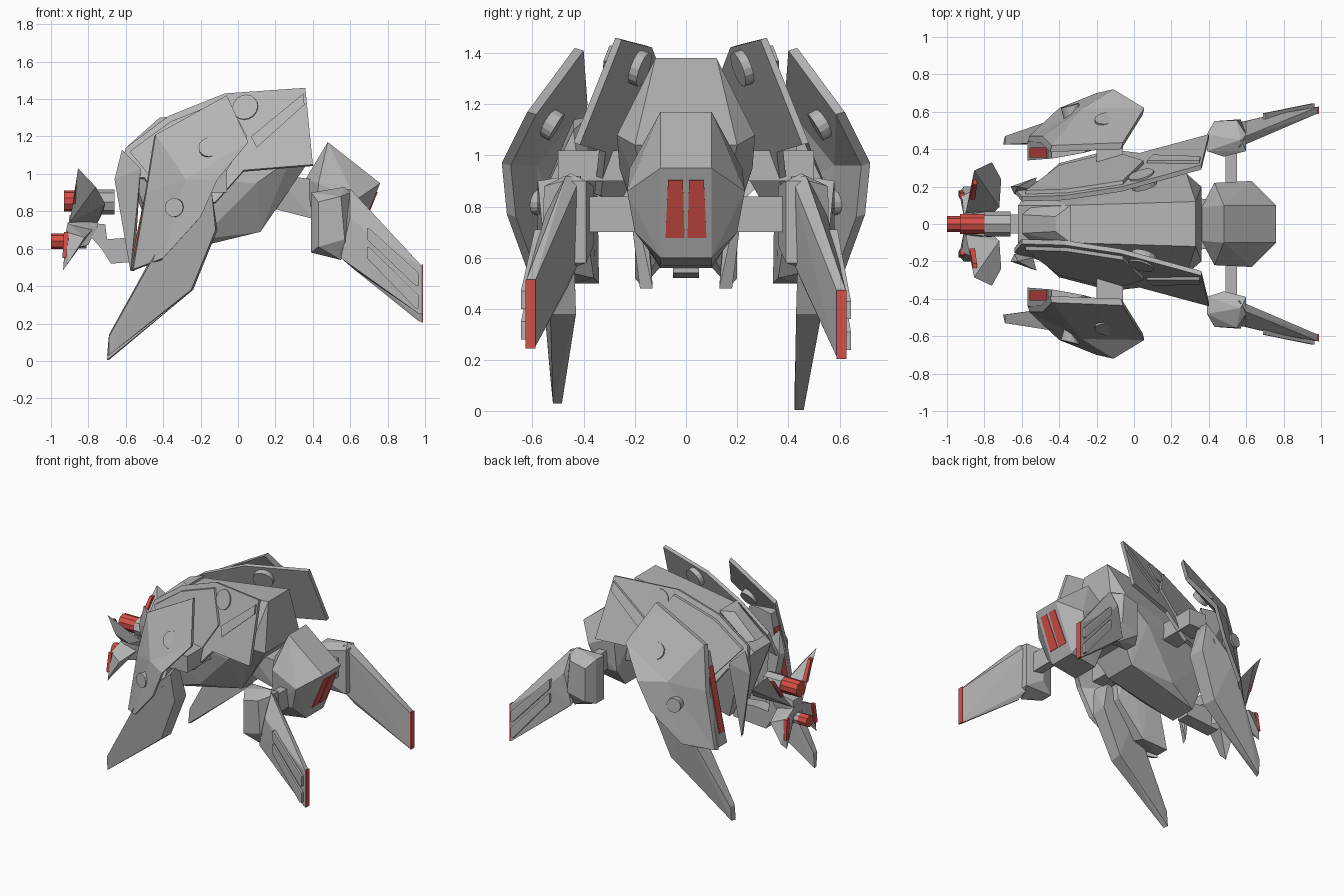
import bpy, bmesh, math
from mathutils import Vector, Matrix

if "Cube" in bpy.data.objects:
    bpy.data.objects.remove(bpy.data.objects["Cube"])


def material(name, rgb):
    m = bpy.data.materials.new(name)
    m.diffuse_color = (*rgb, 1)
    m.use_nodes = True
    m.node_tree.nodes["Principled BSDF"].inputs["Base Color"].default_value = m.diffuse_color
    return m


GREY = material("hull grey", (0.46, 0.46, 0.46))
RED = material("signal red", (0.68, 0.08, 0.065))


def finish(name, bm, mat):
    bmesh.ops.recalc_face_normals(bm, faces=bm.faces)
    me = bpy.data.meshes.new(name)
    bm.to_mesh(me)
    bm.free()
    me.materials.append(mat)
    ob = bpy.data.objects.new(name, me)
    bpy.context.collection.objects.link(ob)
    return ob


def hull(name, pts, s=1, mat=GREY):
    """Convex faceted block around the points; s flips it to the other side."""
    bm = bmesh.new()
    for x, y, z in pts:
        bm.verts.new((x, y * s, z))
    res = bmesh.ops.convex_hull(bm, input=bm.verts[:])
    junk = {v for v in res["geom_interior"] if isinstance(v, bmesh.types.BMVert)}
    if junk:
        bmesh.ops.delete(bm, geom=list(junk), context='VERTS')
    bmesh.ops.dissolve_limit(bm, angle_limit=math.radians(2),
                             verts=bm.verts[:], edges=bm.edges[:])
    return finish(name, bm, mat)


def both(pts):
    return [(x, k * y, z) for x, y, z in pts for k in (1, -1)]


def plate(name, outline, offset, s=1, centre=None, mat=GREY):
    """Armour plate from an outline, optionally peaked at a centre point."""
    bm = bmesh.new()
    flip = lambda p: Vector((p[0], p[1] * s, p[2]))
    off = flip(offset)
    a = [bm.verts.new(flip(p)) for p in outline]
    b = [bm.verts.new(v.co + off) for v in a]
    n = len(a)
    if centre:
        ca = bm.verts.new(flip(centre))
        cb = bm.verts.new(ca.co + off)
    else:
        bm.faces.new(a)
        bm.faces.new(b)
    for i in range(n):
        j = (i + 1) % n
        bm.faces.new((a[i], a[j], b[j], b[i]))
        if centre:
            bm.faces.new((a[i], a[j], ca))
            bm.faces.new((b[i], b[j], cb))
    return finish(name, bm, mat)


def cylinder(name, c, axis, r, depth, s=1, mat=GREY, n=16):
    bm = bmesh.new()
    q = Vector((axis[0], axis[1] * s, axis[2])).to_track_quat('Z', 'Y')
    bmesh.ops.create_cone(bm, cap_ends=True, segments=n, radius1=r, radius2=r, depth=depth,
                          matrix=Matrix.Translation((c[0], c[1] * s, c[2])) @ q.to_matrix().to_4x4())
    return finish(name, bm, mat)


def boss(name, c, axis, r, s):
    """Round pin, nearly flush outside and standing proud on the inner face."""
    a = Vector(axis).normalized()
    return cylinder(name, Vector(c) - a * .026, a, r, .07, s)


def box_pts(x0, x1, y0, y1, z0, z1):
    return [(x, y, z) for x in (x0, x1) for y in (y0, y1) for z in (z0, z1)]


# Central body, waist and abdomen
hull("body", both([(-.62, .1, 1.08), (-.56, .17, 1.0), (-.47, .1, .84), (-.42, .1, .56), (-.35, .1, 1.29),
                   (-.3, .2, .95), (.33, .12, 1.38), (.28, .27, 1.08), (.36, .2, 1.04), (.1, .26, .95),
                   (.12, .12, .69), (-.2, .16, .65)]))
hull("body_crest", both([(-.6, .05, 1.14), (-.55, .09, 1.13), (-.34, .1, 1.31), (-.42, .04, 1.3),
                         (-.36, .04, 1.2)]))
hull("waist", both([(.05, .13, .85), (.2, .13, .82), (.4, .13, .76), (.4, .13, .97), (.2, .16, 1.0)]))
hull("abdomen", both([(.48, .1, 1.17), (.36, .09, .97), (.43, .22, .95), (.63, .23, .86), (.76, .1, .95),
                      (.62, .1, .6), (.42, .1, .57), (.42, .2, .7), (.58, .2, .7)]))

# Red windows on the sloping rear face of the abdomen
for s in (1, -1):
    plate("abdomen_window", [(.738, .012, .905), (.738, .07, .905), (.646, .08, .68), (.646, .006, .68)],
          (.009, 0, -.003), s, mat=RED)

# Head: upper and lower guns, neck, jaw bracket
cylinder("upper_gun", (-.865, 0, .855), (1, 0, 0), .056, .13, mat=RED, n=10)
cylinder("upper_gun_barrel", (-.73, 0, .85), (1, 0, 0), .066, .14, n=8)
cylinder("lower_gun", (-.965, 0, .64), (1, 0, 0), .042, .07, mat=RED, n=8)
cylinder("lower_gun_barrel", (-.87, 0, .64), (1, 0, 0), .04, .12, n=8)
hull("head_core", both([(-.9, .05, .78), (-.91, .06, .7), (-.76, .07, .82), (-.75, .06, .72),
                        (-.88, .04, .6), (-.8, .04, .62)]))
plate("jaw_bracket", [(-.81, .05, .69), (-.76, .05, .735), (-.71, .05, .73), (-.7, .05, .65), (-.58, .05, .66),
                      (-.42, .05, .64), (-.42, .05, .54), (-.68, .05, .52), (-.73, .05, .6)], (0, -.1, 0))

for s in (1, -1):
    near = s < 0
    # Head fins with red slits
    hull("upper_head_fin", [(-.9, .06, .74), (-.87, .12, .82), (-.855, .285, 1.03), (-.76, .33, .93),
                            (-.71, .24, .84), (-.72, .09, .8), (-.75, .06, .74)], s)
    hull("lower_head_fin", [(-.91, .04, .74), (-.92, .15, .69), (-.935, .17, .485), (-.91, .2, .52),
                            (-.82, .2, .66), (-.78, .06, .7), (-.9, .05, .62)], s)
    hull("upper_fin_slit", box_pts(-.862, -.84, .21, .235, .96, .975)
         + box_pts(-.88, -.85, .13, .155, .84, .85), s, RED)
    hull("lower_fin_slit", box_pts(-.931, -.905, .135, .165, .675, .69)
         + box_pts(-.938, -.915, .15, .18, .55, .56), s, RED)

    # Inner side armour: flat leaning plate, raised rim, round boss, front blade
    lean = lambda x, z, d=0: (x, .2 + .02 * s + d + .3 * (x - .04) - .37 * (z - 1.46), z)
    side = [(-.64, .98), (-.6, 1.14), (-.37, 1.31), (-.07, 1.43), (.36, 1.46), (.4, 1.05),
            (.03, 1.02), (-.12, .85), (-.4, .82), (-.5, .98)]
    plate("inner_armour", [lean(*p) for p in side], (0, -.025, -.008), s)
    plate("inner_armour_rim", [lean(*p, .015) for p in ((.07, 1.2), (.35, 1.43), (.355, 1.37), (.1, 1.14))],
          (0, -.03, 0), s)
    plate("inner_armour_panel", [lean(*p, .02) for p in ((-.58, 1.12), (-.36, 1.28), (-.06, 1.4),
                                                         (.05, 1.2), (-.1, .95), (-.4, .9))],
          (0, -.03, 0), s)
    boss("inner_armour_boss", lean(.04, 1.355), (-.27, .9, .33), .07, s)
    hull("front_blade", [(-.66, .2, .97), (-.62, .2, 1.13), (-.52, .25, 1.03), (-.555, .13, .48),
                         (-.575, .18, .48), (-.64, .16, .97), (-.54, .18, 1.05)], s)

    # Outer shell over the front leg
    shell = [(-.06, .435, 1.42), (.055, .62, 1.17), (-.11, .72, .97), (-.2, .7, .77),
             (-.4, .62, .55), (-.56, .47, .49), (-.49, .47, .9), (-.44, .42, 1.21)]
    plate("outer_shell", shell, (-.008, -.035, -.01), s, (-.28, .615, .97))
    boss("shell_boss_upper", (-.15, .558, 1.14), (-.1, .85, .5), .06, s)
    boss("shell_boss_lower", (-.34, .625, .82), (-.25, .95, .05), .05, s)
    hull("shell_arm", [(-.44, .35, 1.14), (-.44, .44, 1.14), (-.57, .34, .5), (-.57, .44, .5),
                       (-.27, .38, 1.15), (-.2, .44, 1.1), (-.38, .36, .52), (-.36, .53, .56),
                       (-.2, .4, .78), (-.2, .58, .8)], s)
    hull("shell_arm_stripe", box_pts(-.468, -.455, .355, .41, 1.03, 1.04)
         + box_pts(-.558, -.54, .355, .41, .585, .595), s, RED)
    hull("shoulder_link", box_pts(-.2, -.06, .2, .5, .9, 1.02), s)

    # Front leg: one tapered spike
    fy = .5 if near else .44
    fz = .03 if near else .005
    hull("front_leg", [(-.16, .46, .92), (-.14, .58, .9), (-.11, .44, .7), (-.12, .56, .7),
                       (-.24, .43, .38), (-.25, .53, .38), (-.37, .44, .72), (-.37, .58, .7),
                       (-.7, fy - .015, fz), (-.69, fy + .02, fz), (-.69, fy - .015, fz + .11),
                       (-.69, fy + .03, fz + .1)], s)

    # Rear leg: link to abdomen, hip block, tapered blade, rails, red end plate
    dz = .03 if near else -.01
    hull("rear_link", box_pts(.49, .55, .15, .42, .7, .84), s)
    hull("rear_hip", box_pts(.39, .6, .39, .48, .58, .9) + [(.48, .36, .65), (.48, .36, .88),
         (.43, .55, .85), (.55, .555, .88), (.57, .56, .65), (.43, .55, .61), (.57, .45, .93), (.55, .5, .54)], s)
    hull("rear_leg", [(.56, .41, .92), (.6, .47, .92), (.6, .55, .77), (.55, .54, .55), (.56, .42, .58),
                      (.62, .46, .49), (.72, .58, .66), (.7, .57, .55)]
         + box_pts(.97, .98, .59, .625, .22 + dz, .48 + dz), s)
    for za, zb in ((.68, .41), (.58, .29)):
        hull("rear_leg_rail", box_pts(.69, .7, .54, .592, za - .03, za + .03)
             + box_pts(.95, .965, .6, .645, zb - .04 + dz, zb + .03 + dz), s)
    hull("rear_leg_end_plate", box_pts(.98, .988, .588, .628, .215 + dz, .485 + dz), s, RED)
